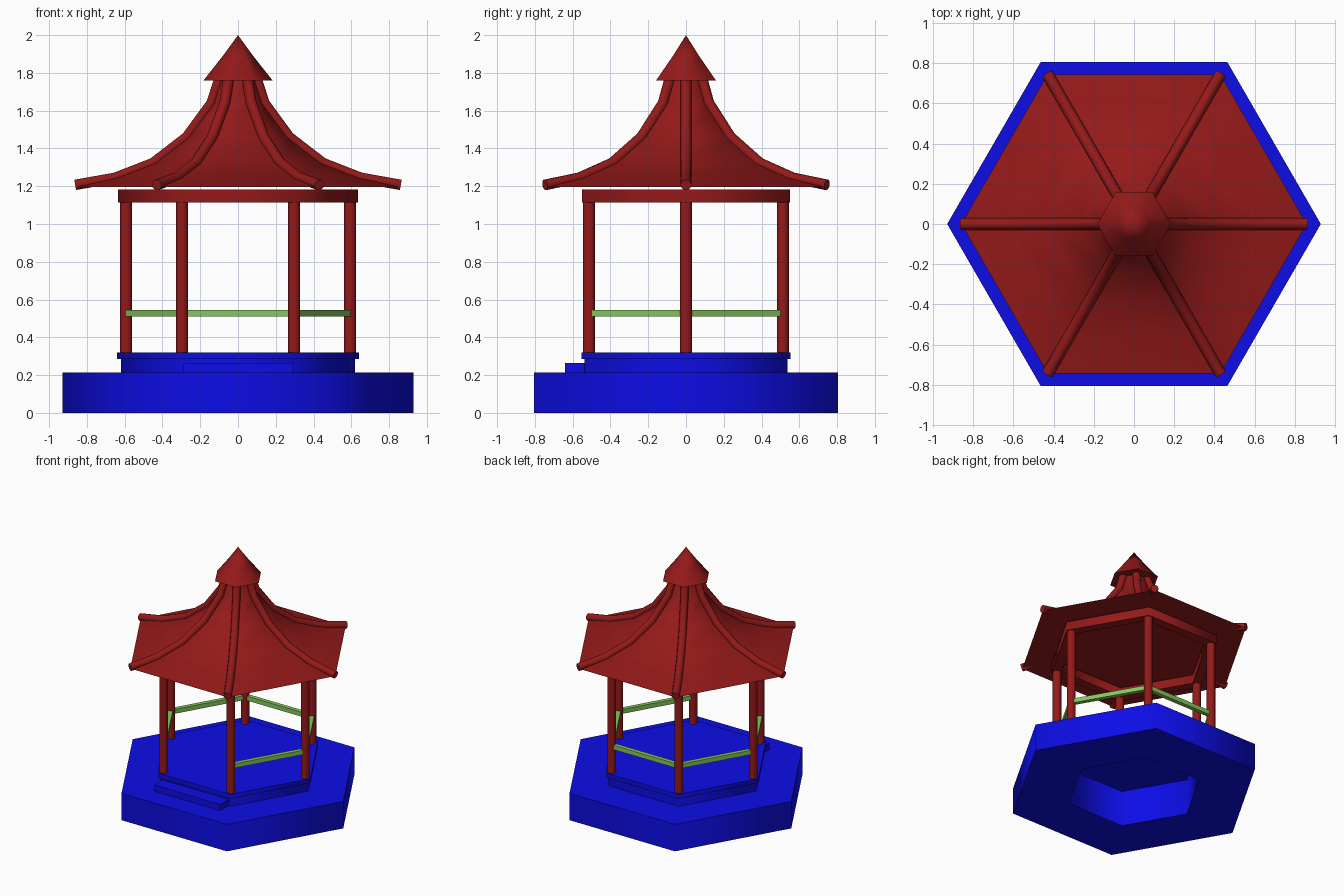
import bpy, bmesh
from math import sin, cos, pi, radians, sqrt

if "Cube" in bpy.data.objects:
    bpy.data.objects.remove(bpy.data.objects["Cube"])


def material(name, rgb):
    m = bpy.data.materials.new(name)
    m.diffuse_color = (*rgb, 1)
    m.use_nodes = True
    m.node_tree.nodes["Principled BSDF"].inputs["Base Color"].default_value = m.diffuse_color
    return m


RED = material("red paint", (0.3, 0.01, 0.01))
BLUE = material("blue stone", (0.004, 0.004, 0.8))
GREEN = material("green rail", (0.24, 0.58, 0.11))


def finish(ob, name, mat):
    ob.name = name
    ob.data.materials.clear()
    ob.data.materials.append(mat)
    bpy.ops.object.select_all(action='DESELECT')
    ob.select_set(True)
    bpy.context.view_layer.objects.active = ob
    bpy.ops.object.shade_smooth_by_angle(angle=radians(65))
    return ob


def hex_lathe(name, profile, mat):
    """Turn a closed (radius, z) profile into a six-sided solid."""
    bm = bmesh.new()
    rings = [[bm.verts.new((r * cos(k * pi / 3), r * sin(k * pi / 3), z))
              for k in range(6)] for r, z in profile]
    for a, b in zip(rings, rings[1:] + rings[:1]):
        if a is rings[-1] and profile[-1][0] == 0 and profile[0][0] == 0:
            continue
        for k in range(6):
            n = (k + 1) % 6
            bm.faces.new((a[k], a[n], b[n], b[k]))
    bmesh.ops.remove_doubles(bm, verts=bm.verts, dist=1e-5)
    bmesh.ops.recalc_face_normals(bm, faces=bm.faces)
    me = bpy.data.meshes.new(name)
    bm.to_mesh(me)
    bm.free()
    ob = bpy.data.objects.new(name, me)
    bpy.context.collection.objects.link(ob)
    return finish(ob, name, mat)


def hex_ring(name, r_in, r_out, z0, z1, mat):
    return hex_lathe(name, [(r_in, z0), (r_out, z0), (r_out, z1), (r_in, z1)], mat)


def box(name, loc, size, mat, turn=0):
    bpy.ops.mesh.primitive_cube_add(size=1, location=loc, rotation=(0, 0, turn))
    ob = bpy.context.object
    ob.scale = size
    return finish(ob, name, mat)


# Stepped platform, hollow underneath
hex_ring("base", 0.50, 0.93, 0, 0.215, BLUE)
hex_ring("plinth", 0.50, 0.62, 0.215, 0.285, BLUE)
hex_lathe("floor", [(0, 0.285), (0.64, 0.285), (0.64, 0.32), (0, 0.32)], BLUE)
box("entrance_step", (0, -0.585, 0.24), (0.58, 0.11, 0.05), BLUE)

# Columns at the six corners
R = 0.593
for k in range(6):
    bpy.ops.mesh.primitive_cylinder_add(
        vertices=20, radius=0.031, depth=0.80,
        location=(R * cos(k * pi / 3), R * sin(k * pi / 3), 0.715))
    finish(bpy.context.object, f"column_{k + 1}", RED)

# Handrails on every side but the front
for k in (0, 1, 2, 3, 5):
    a = (k + 0.5) * pi / 3
    d = R * sqrt(3) / 2
    box(f"handrail_{k + 1}", (d * cos(a), d * sin(a), 0.528),
        (0.033, R - 0.03, 0.035), GREEN, a)

# Beam over the columns
hex_ring("top_beam", 0.555, 0.635, 1.113, 1.183, RED)

# Curved roof with its ridge poles
slope = [(0.862, 1.207), (0.65, 1.245), (0.45, 1.323),
         (0.272, 1.46), (0.14, 1.64), (0.10, 1.765)]
hex_lathe("roof", [(0, 1.197), (0.86, 1.197)] + slope[1:] + [(0, 1.765)], RED)

for k in range(6):
    a = k * pi / 3
    cu = bpy.data.curves.new("ridge", 'CURVE')
    cu.dimensions = '3D'
    cu.bevel_depth = 0.029
    cu.bevel_resolution = 3
    cu.use_fill_caps = True
    sp = cu.splines.new('POLY')
    sp.points.add(len(slope) - 1)
    for p, (r, z) in zip(sp.points, slope):
        p.co = (r * cos(a), r * sin(a), z, 1)
    ob = bpy.data.objects.new("ridge", cu)
    bpy.context.collection.objects.link(ob)
    bpy.ops.object.select_all(action='DESELECT')
    ob.select_set(True)
    bpy.context.view_layer.objects.active = ob
    bpy.ops.object.convert(target='MESH')
    finish(bpy.context.object, f"ridge_pole_{k + 1}", RED)

# Pointed cap
hex_lathe("roof_cap", [(0, 1.76), (0.183, 1.76), (0.08, 1.89), (0, 2.0)], RED)
